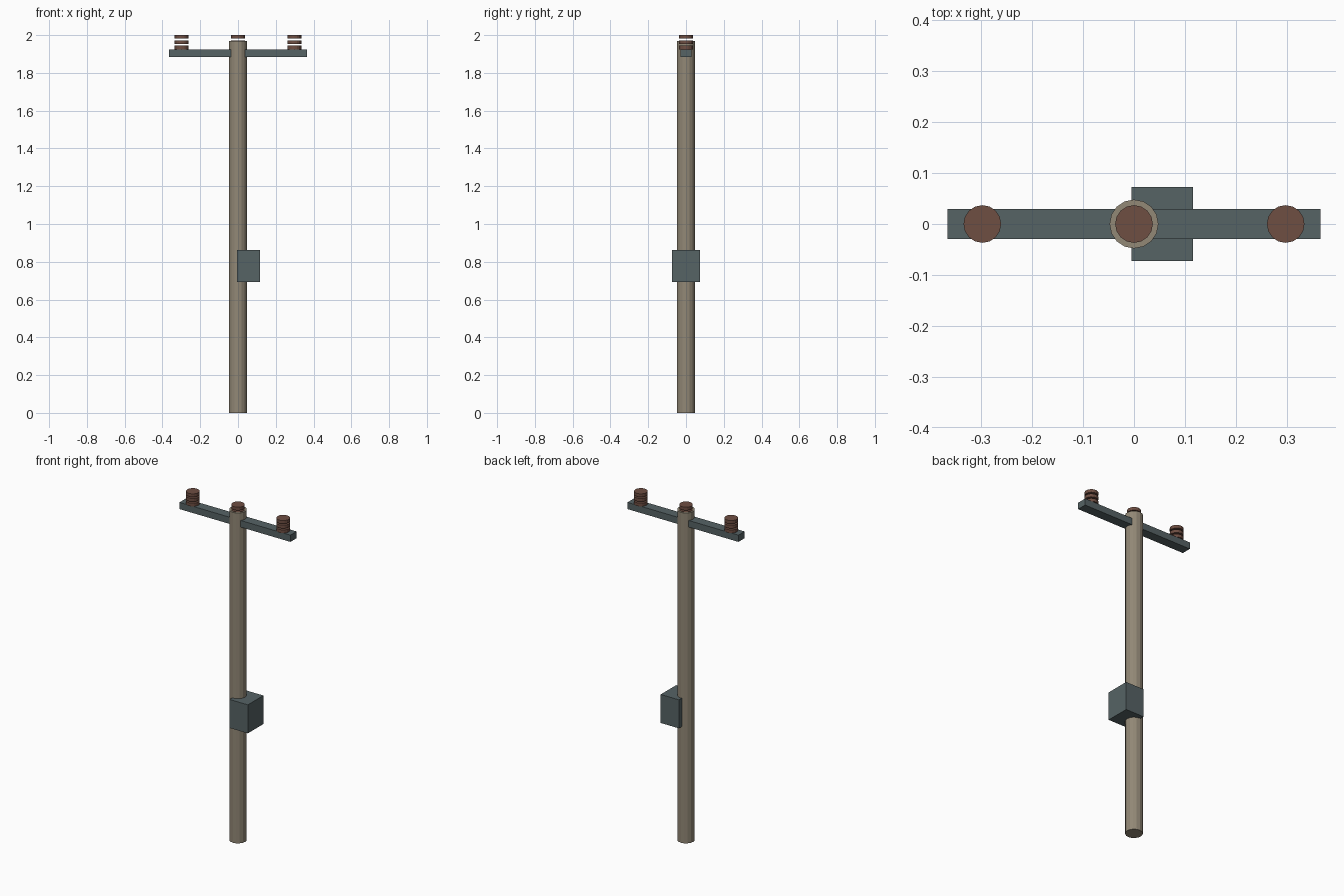
import bpy
from mathutils import Vector

cube = bpy.data.objects.get("Cube")
if cube:
    bpy.data.objects.remove(cube, do_unlink=True)


def material(name, srgb):
    """Flat material from 0-255 display values, stored as linear."""
    color = [((c / 255 + 0.055) / 1.055) ** 2.4 for c in srgb] + [1.0]
    mat = bpy.data.materials.new(name)
    mat.use_nodes = True
    mat.diffuse_color = color
    mat.node_tree.nodes["Principled BSDF"].inputs["Base Color"].default_value = color
    return mat


wood = material("weathered wood", (146, 136, 118))
steel = material("grey steel", (86, 99, 101))
ceramic = material("brown ceramic", (110, 78, 66))


def finish(name, mat):
    obj = bpy.context.object
    obj.name = name
    obj.data.materials.append(mat)
    return obj


def box(name, low, high, mat):
    low, high = Vector(low), Vector(high)
    bpy.ops.mesh.primitive_cube_add(size=1, location=(low + high) / 2)
    bpy.context.object.scale = high - low
    bpy.ops.object.transform_apply(location=False, rotation=False, scale=True)
    return finish(name, mat)


def cylinder(name, x, radius, bottom, top, mat):
    bpy.ops.mesh.primitive_cylinder_add(
        vertices=16, radius=radius, depth=top - bottom,
        location=(x, 0, (bottom + top) / 2))
    return finish(name, mat)


# Upright pole
cylinder("pole", 0, 0.048, 0, 1.97, wood)

# Crossarm through the pole and equipment box on its left side
box("crossarm", (-0.366, -0.029, 1.885), (0.366, 0.029, 1.925), steel)
box("equipment_box", (-0.005, -0.073, 0.693), (0.116, 0.073, 0.863), steel)

# Three insulators, each a stack of three spaced discs
disc_height, spacing = 0.019, 0.028
for side, x in (("right", -0.298), ("middle", 0), ("left", 0.298)):
    for level in range(3):
        bottom = 1.925 + level * spacing
        cylinder(f"{side}_insulator_disc_{level + 1}", x, 0.037,
                 bottom, bottom + disc_height, ceramic)
